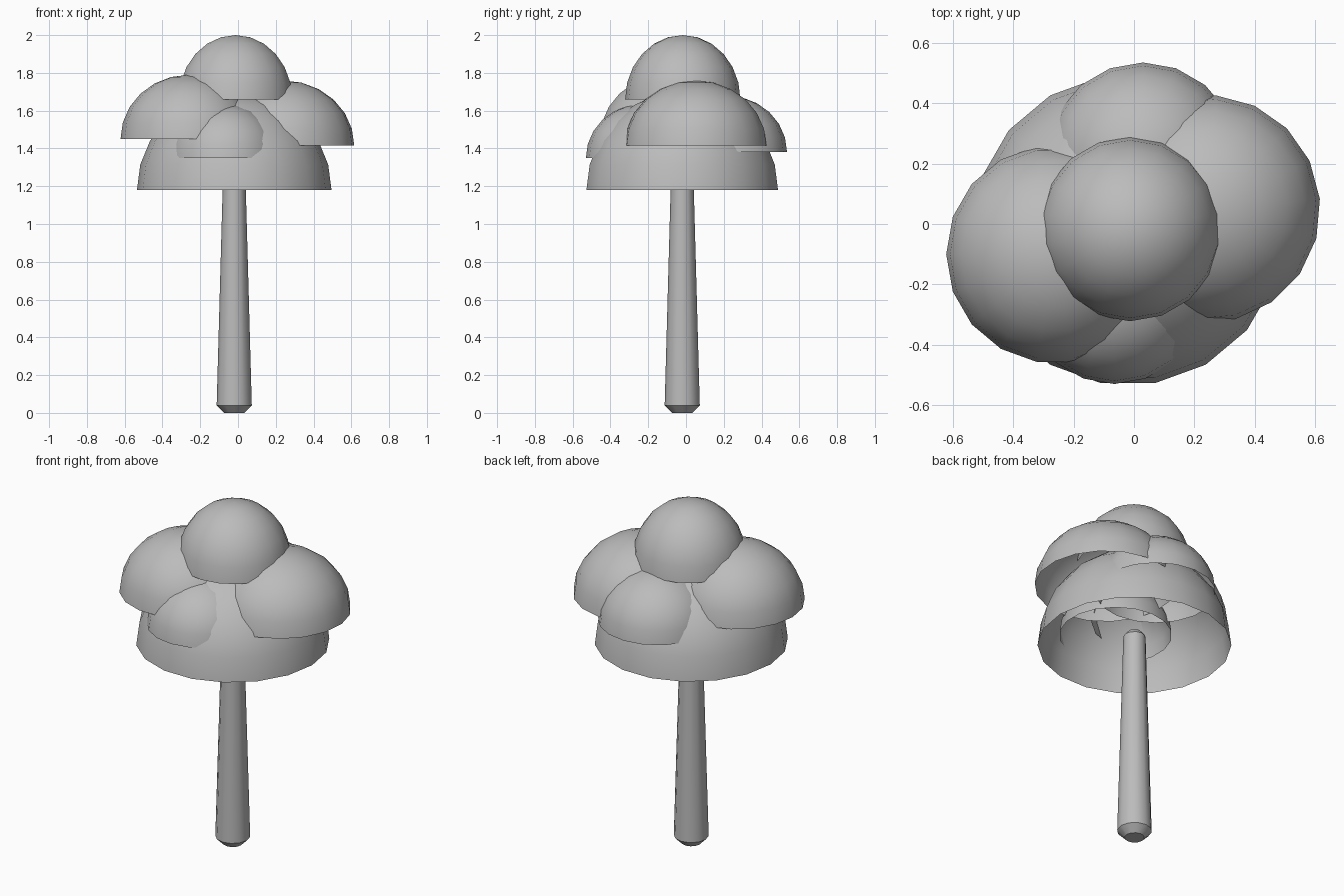
import bpy, bmesh
from math import sin, cos, pi, radians

cube = bpy.data.objects.get("Cube")
if cube:
    bpy.data.objects.remove(cube, do_unlink=True)

grey = bpy.data.materials.new("plain_grey")
grey.use_nodes = True
colour = (0.5, 0.5, 0.5, 1)
grey.diffuse_color = colour
grey.node_tree.nodes["Principled BSDF"].inputs["Base Color"].default_value = colour


def lathe(name, profile, sides, location, turn=0, cap_start=False, cap_end=False, crease=40):
    """Revolve (radius, height) points about z; a zero radius closes to a tip."""
    bm = bmesh.new()
    rings = []
    for r, z in profile:
        if r < 1e-5:
            rings.append([bm.verts.new((0, 0, z))] * sides)
        else:
            rings.append([bm.verts.new((r * cos(2 * pi * i / sides + turn),
                                        r * sin(2 * pi * i / sides + turn), z))
                          for i in range(sides)])
    for low, high in zip(rings, rings[1:]):
        for i in range(sides):
            j = (i + 1) % sides
            corners = [low[i], low[j], high[j], high[i]]
            bm.faces.new(list(dict.fromkeys(corners)))
    if cap_start:
        bm.faces.new(rings[0][::-1])
    if cap_end:
        bm.faces.new(rings[-1])
    mesh = bpy.data.meshes.new(name)
    bm.to_mesh(mesh)
    bm.free()
    mesh.materials.append(grey)
    obj = bpy.data.objects.new(name, mesh)
    obj.location = location
    bpy.context.collection.objects.link(obj)
    bpy.ops.object.select_all(action='DESELECT')
    obj.select_set(True)
    bpy.context.view_layer.objects.active = obj
    bpy.ops.object.shade_smooth_by_angle(angle=radians(crease))
    return obj


def dome(name, location, radius, height, turn=0):
    """Open half ball of foliage, hollow underneath."""
    steps = 6
    profile = [(radius * cos(pi / 2 * k / steps), height * sin(pi / 2 * k / steps))
               for k in range(steps)] + [(0, height)]
    lathe(name, profile, 18, location, radians(turn))


# Tapered trunk with chamfered ends
lathe("trunk", [(0.053, 0), (0.093, 0.04), (0.06, 1.23), (0.035, 1.26)], 12,
      (-0.02, -0.02, 0), cap_start=True, cap_end=True, crease=35)

# Foliage domes
dome("lower_foliage", (-0.02, -0.02, 1.18), 0.515, 0.52)
dome("front_foliage", (-0.065, -0.23, 1.35), 0.30, 0.285, 10)
dome("right_foliage", (-0.26, -0.10, 1.45), 0.362, 0.34)
dome("left_foliage", (0.24, 0.05, 1.415), 0.377, 0.345, 5)
dome("back_foliage", (0.03, 0.215, 1.38), 0.32, 0.30, 10)
dome("top_foliage", (-0.013, -0.017, 1.66), 0.305, 0.34, 10)
